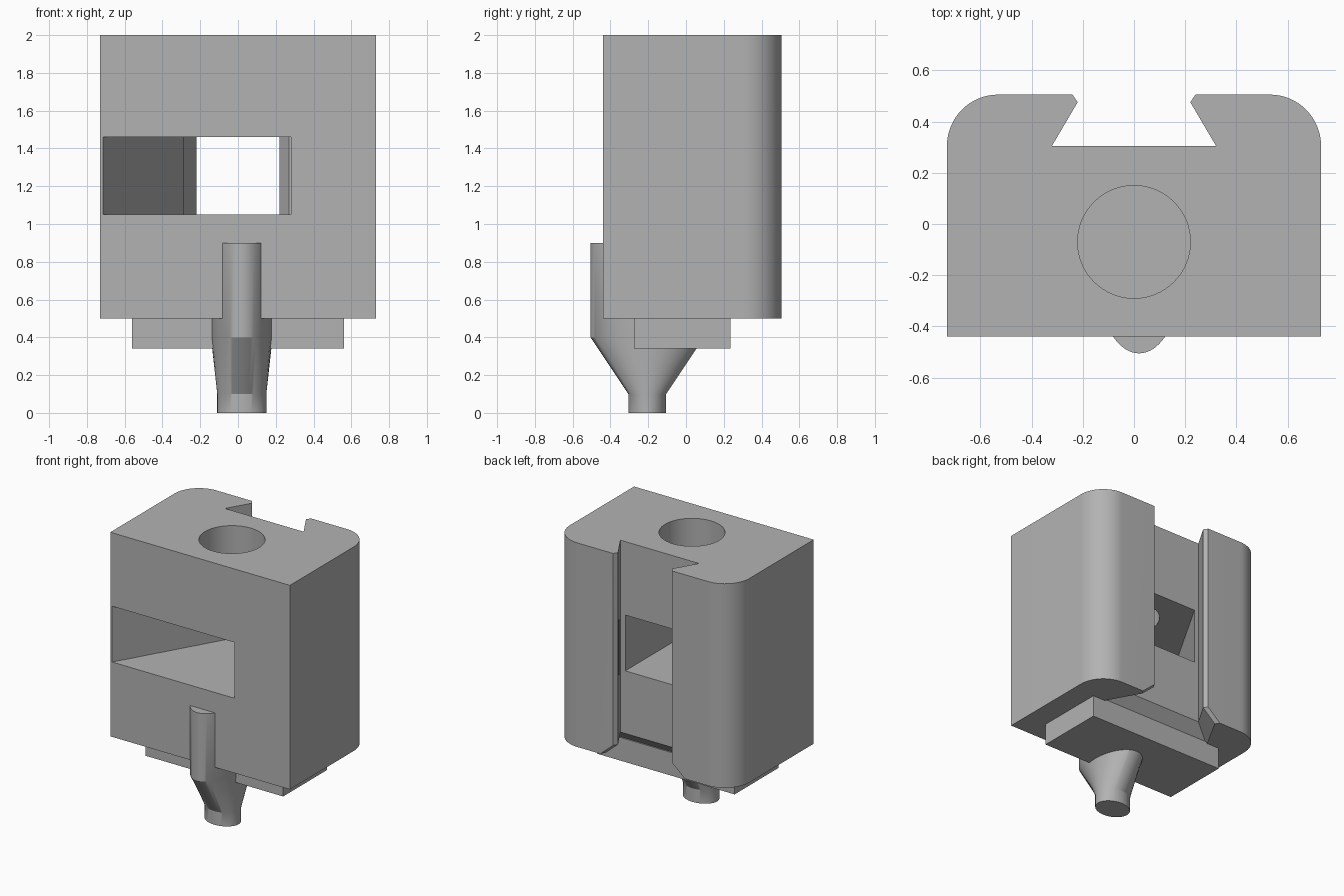
import bpy, bmesh, math

cube = bpy.data.objects.get("Cube")
if cube:
    bpy.data.objects.remove(cube, do_unlink=True)

grey = bpy.data.materials.new("plain_grey")
grey.use_nodes = True
colour = (0.45, 0.45, 0.45, 1)
grey.diffuse_color = colour
grey.node_tree.nodes["Principled BSDF"].inputs["Base Color"].default_value = colour


def loft(name, sections):
    """Solid skinned through (z, outline) sections with matching point counts."""
    bm = bmesh.new()
    rings = [[bm.verts.new((x, y, z)) for x, y in outline] for z, outline in sections]
    bm.faces.new(rings[0])
    bm.faces.new(rings[-1])
    for low, high in zip(rings, rings[1:]):
        for i in range(len(low)):
            j = (i + 1) % len(low)
            bm.faces.new((low[i], low[j], high[j], high[i]))
    bmesh.ops.recalc_face_normals(bm, faces=bm.faces)
    mesh = bpy.data.meshes.new(name)
    bm.to_mesh(mesh)
    bm.free()
    mesh.materials.append(grey)
    obj = bpy.data.objects.new(name, mesh)
    bpy.context.collection.objects.link(obj)
    return obj


def activate(obj):
    bpy.ops.object.select_all(action="DESELECT")
    obj.select_set(True)
    bpy.context.view_layer.objects.active = obj


def smooth(obj):
    activate(obj)
    bpy.ops.object.shade_smooth_by_angle(angle=math.radians(30))


def cut(obj, cutter):
    mod = obj.modifiers.new("cut", "BOOLEAN")
    mod.operation = "DIFFERENCE"
    mod.solver = "EXACT"
    mod.object = cutter
    activate(obj)
    bpy.ops.object.modifier_apply(modifier=mod.name)
    bpy.data.objects.remove(cutter, do_unlink=True)


def mirrored(half):
    """Closed outline from its +x half."""
    return half + [(-x, y) for x, y in reversed(half)]


def ellipse(cx, cy, rx, ry, count=64):
    turn = 2 * math.pi / count
    return [(cx + rx * math.cos(i * turn), cy + ry * math.sin(i * turn)) for i in range(count)]


# Main block with rounded back corners
W, FRONT, BACK, R, BOTTOM, TOP = 0.73, -0.44, 0.505, 0.2, 0.5, 2.0
corner = [(W - R + R * math.cos(a), BACK - R + R * math.sin(a))
          for a in (math.pi / 2 * i / 16 for i in range(17))]
outline = mirrored([(W, FRONT)] + corner)
body = loft("block_body", [(BOTTOM, outline), (TOP, outline)])

# Dovetail groove down the back, flared at its lower end
groove = mirrored([(0.32, 0.305), (0.22, 0.475), (0.28, 0.565)])
flare = mirrored([(0.47, 0.215), (0.325, 0.475), (0.385, 0.565)])
cut(body, loft("groove_cutter", [(0.4, flare), (0.499, flare), (0.59, groove), (2.1, groove)]))

# Side-tapered window through the block
window = [(-0.773, -0.54), (0.28, -0.54), (0.28, 0.39), (-0.236, 0.39)]
cut(body, loft("window_cutter", [(1.05, window), (1.46, window)]))

# Round hole from the top into the window
hole = ellipse(0, -0.07, 0.22, 0.22)
cut(body, loft("hole_cutter", [(1.3, hole), (2.1, hole)]))
smooth(body)

# Base plate under the block
plate = mirrored([(0.56, -0.275), (0.56, 0.235)])
loft("base_plate", [(0.34, plate), (0.51, plate)])

# Nozzle: short oval stub, taper, and oval column running up the front
stub = ellipse(0.02, -0.205, 0.13, 0.1)
column = ellipse(0.02, -0.205, 0.163, 0.3)
smooth(loft("nozzle", [(0, stub), (0.1, stub), (0.4, column), (0.9, column)]))
